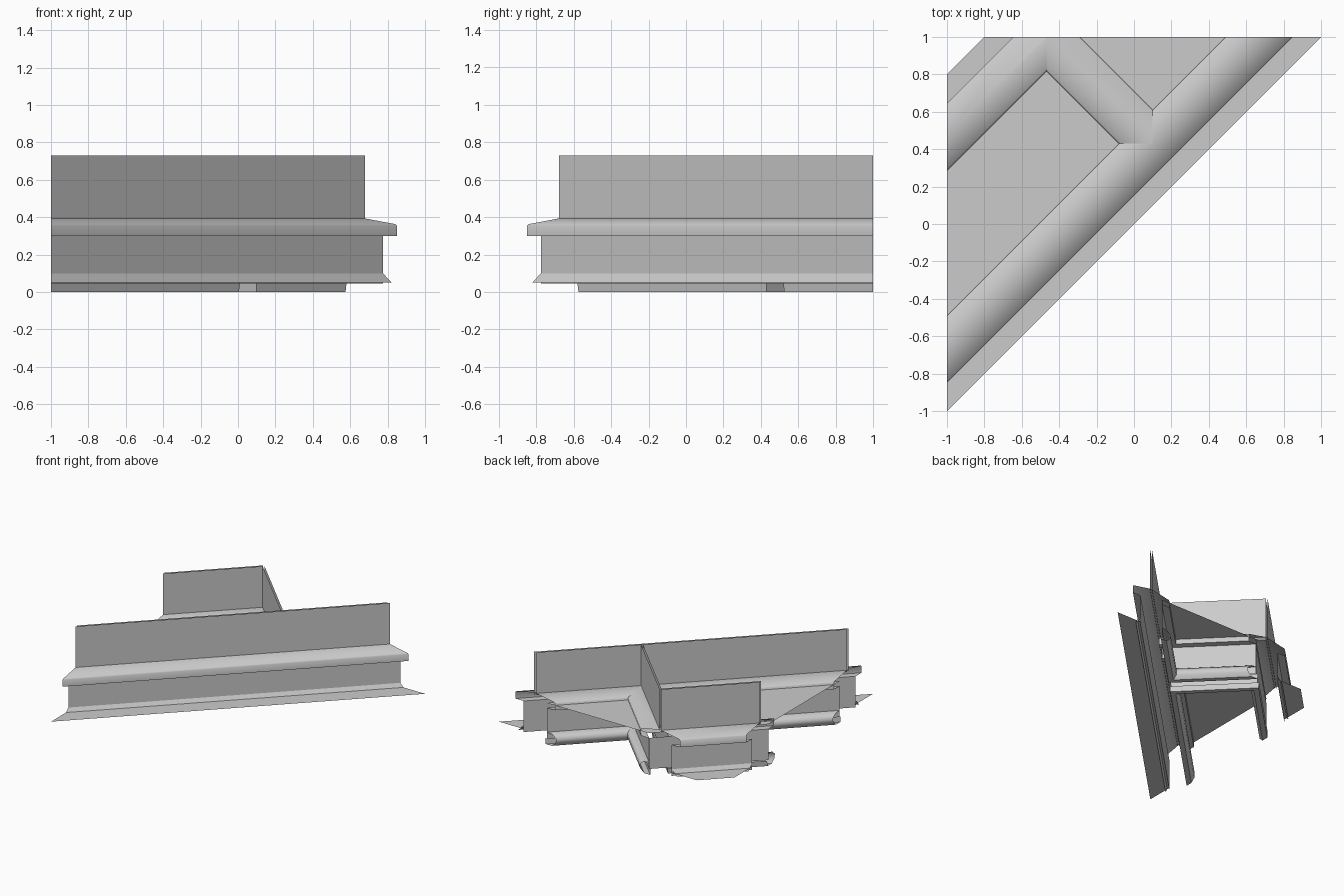
import bpy, bmesh
from mathutils import Vector

if "Cube" in bpy.data.objects:
    bpy.data.objects.remove(bpy.data.objects["Cube"])

# Diagonal layout coordinates: u = y - x (across long walls), v = x + y (along them)
FRONT, BACK, CROSS = 0.33, 1.465, 0.53


def point(u, v, z):
    return Vector(((v - u) / 2, (v + u) / 2, z))


def make(name, strips, clips=(), smooth=False):
    """Each strip is a pair of matching point rows; cut everything to the square tile."""
    bm = bmesh.new()
    for a, b in strips:
        va = [bm.verts.new(p) for p in a]
        vb = [bm.verts.new(p) for p in b]
        for i in range(len(a) - 1):
            bm.faces.new((va[i], va[i + 1], vb[i + 1], vb[i]))
    planes = [((1, 0, 0), (1, 0, 0)), ((-1, 0, 0), (-1, 0, 0)),
              ((0, 1, 0), (0, 1, 0)), ((0, -1, 0), (0, -1, 0))]
    for co, no in planes + list(clips):
        bmesh.ops.bisect_plane(bm, geom=bm.verts[:] + bm.edges[:] + bm.faces[:],
                               plane_co=co, plane_no=no, clear_outer=True)
    for f in bm.faces:
        f.smooth = smooth
    me = bpy.data.meshes.new(name)
    bm.to_mesh(me)
    bm.free()
    ob = bpy.data.objects.new(name, me)
    bpy.context.collection.objects.link(ob)
    return ob


def sweep(profile, centre, start, end, cross=False):
    """Extrude an (offset, z) profile along a long wall or along the cross wall."""
    def row(d):
        return [point(d, centre + o, z) if cross else point(centre + o, d, z)
                for o, z in profile]
    a, b = row(start), row(end)
    return (b, a) if cross else (a, b)


def side(profile, s):
    pts = [(o * s, z) for o, z in profile]
    return pts if s > 0 else pts[::-1]


PANEL = [(0.01, 0.73), (0.01, 0.38)]
LOWER = [(0.105, 0.30), (0.105, 0.045)]
SOFFIT = [(0.18, 0.30), (0.105, 0.30)]
SKIRT = [(0.105, 0.10), (0.152, 0.05)]
RAIL = [(0.105, 0.10), (0.155, 0.095), (0.19, 0.065), (0.185, 0.03), (0.15, 0.0)]
RAIL_BASE = [(0.15, 0.0), (0.095, 0.0)]
RAIL_BACK = [(0.095, 0.0), (0.09, 0.045)]
CAP = [(0.18, 0.30), (0.18, 0.355), (0.17, 0.363), (0, 0.395),
       (-0.17, 0.363), (-0.18, 0.355), (-0.18, 0.30)]


def wall(name, centre, start, end, cross=False, clips=()):
    args = (centre, start, end, cross)
    make(name + "_upper_panel", [sweep(side(PANEL, s), *args) for s in (-1, 1)], clips)
    make(name + "_cap_moulding", [sweep(CAP, *args)], clips, True)
    make(name + "_soffit", [sweep(side(SOFFIT, s), *args) for s in (-1, 1)], clips)


def panel(name, centre, s, start, end, cross=False):
    make(name, [sweep(side(LOWER, s), centre, start, end, cross)])


def rail(name, centre, s, start, end, cross=False, clips=()):
    args = (centre, start, end, cross)
    make(name, [sweep(side(RAIL, s), *args)], clips, True)
    make(name + "_underside", [sweep(side(p, s), *args)
                               for p in (RAIL_BASE, RAIL_BACK)], clips)


# Mitre positions where the cross wall meets the front and back walls
BX = (CROSS - BACK) / 2
FX, FY = (CROSS - FRONT) / 2, (CROSS + FRONT) / 2
back_l, back_r = ((BX, 0, 0), (1, 0, 0)), ((BX, 0, 0), (-1, 0, 0))
front_l, front_r = ((FX, 0, 0), (1, 0, 0)), ((FX, 0, 0), (-1, 0, 0))
below, above = ((0, FY, 0), (0, 1, 0)), ((0, FY, 0), (0, -1, 0))

# Upper panels and rounded cap mouldings
wall("front_wall", FRONT, -3, 3)
wall("back_wall", BACK, -3, 3, clips=[back_l])
wall("cross_wall", CROSS, FRONT, 2, True, [back_r])

# Lower panels
panel("front_wall_outer_panel", FRONT, -1, -3, 3)
panel("front_wall_inner_panel", FRONT, 1, -3, 3)
panel("back_wall_outer_panel", BACK, 1, -3, 3)
panel("back_wall_inner_panel", BACK, -1, -3, CROSS + 0.105)
for s in (-1, 1):
    panel("cross_wall_panel", CROSS, s, FRONT + 0.105, BACK - 0.105, True)

# Base rails around the two inner bays, mitred in the corners
rail("left_bay_front_rail", FRONT, 1, -3, 3, clips=[below])
rail("left_bay_cross_rail", CROSS, -1, 0, 2, True, [above, back_r])
rail("left_bay_back_rail", BACK, -1, -3, 3, clips=[back_l])
rail("right_bay_front_rail", FRONT, 1, -3, 3, clips=[front_r])
rail("right_bay_cross_rail", CROSS, 1, 0, 2, True, [front_l])

# Skirting on the outer faces
make("front_skirting", [sweep(side(SKIRT, -1), FRONT, -3, 3)])
make("back_skirting", [sweep(side(SKIRT, 1), BACK, -3, 3)])


# Flat plates: low outer ledges and the raised deck between the walls
def plate(name, u0, u1, z):
    make(name, [([point(u0, -3, z), point(u0, 3, z)],
                 [point(u1, -3, z), point(u1, 3, z)])])


plate("front_ledge", 0.0, FRONT - 0.105, 0.07)
plate("back_ledge", BACK + 0.105, 1.8, 0.07)
plate("raised_deck", FRONT + 0.105, BACK - 0.105, 0.34)
